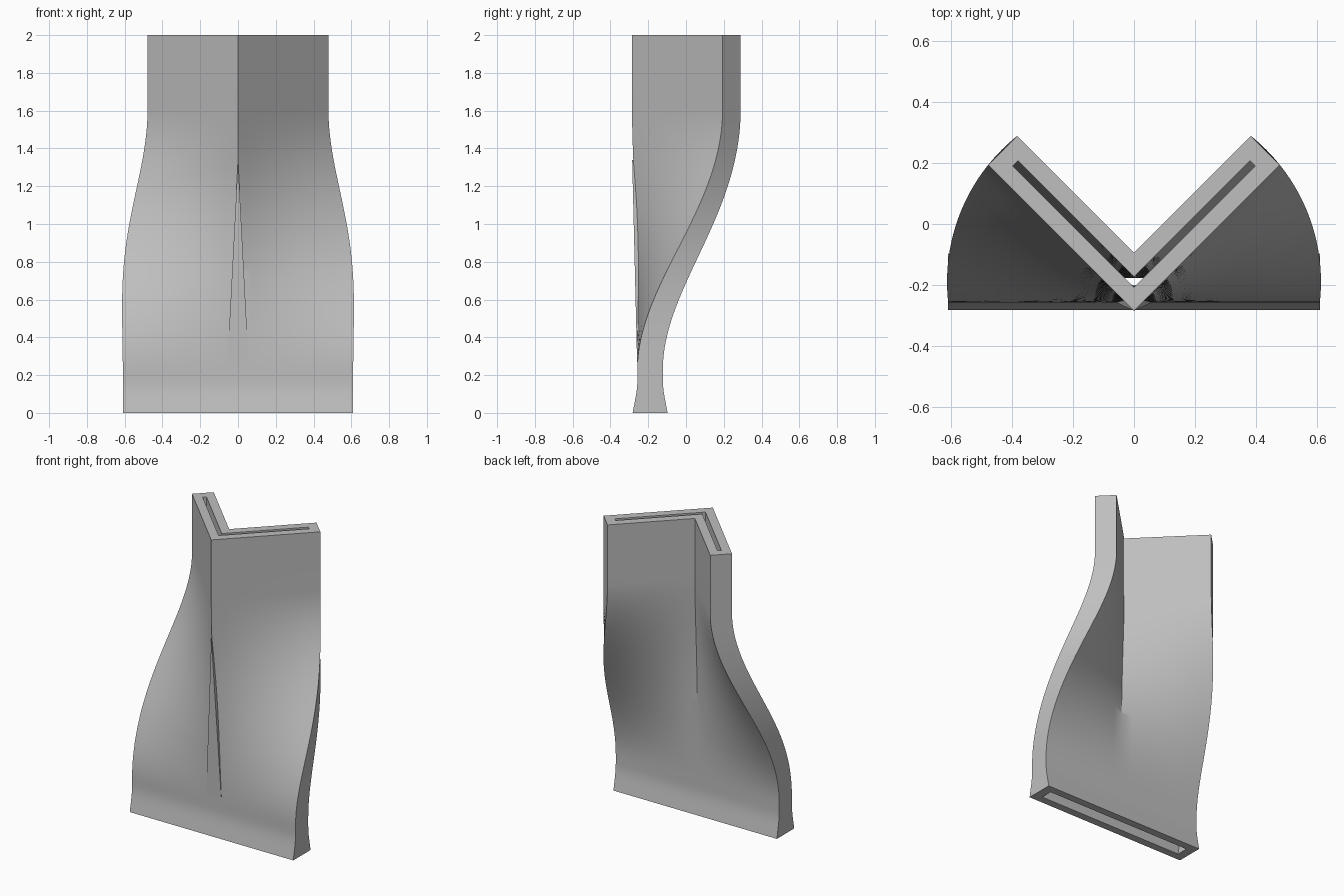
import bpy
import bmesh
import math
from mathutils import Vector

if "Cube" in bpy.data.objects:
    bpy.data.objects.remove(bpy.data.objects["Cube"], do_unlink=True)

PIVOT_Y = -0.19
ARM_STEPS = 8

grey = bpy.data.materials.new("plain grey")
grey.use_nodes = True
grey.diffuse_color = (0.52, 0.52, 0.52, 1)
grey.node_tree.nodes["Principled BSDF"].inputs["Base Color"].default_value = (0.52, 0.52, 0.52, 1)


def smooth(z, low, high):
    u = min(max((z - low) / (high - low), 0), 1)
    return u * u * (3 - 2 * u)


def section(z, length, thick):
    """Closed outline of two mitred arms folded about the pivot."""
    a = math.radians(45) * smooth(z, 0.23, 1.6)
    h = thick / 2
    along = Vector((math.cos(a), math.sin(a)))
    normal = Vector((-math.sin(a), math.cos(a)))

    def side(s):
        apex = Vector((0, s * h / math.cos(a)))
        end = along * length + normal * h * s
        arm = [end.lerp(apex, i / ARM_STEPS) for i in range(ARM_STEPS + 1)]
        return arm + [Vector((-p.x, p.y)) for p in reversed(arm[:-1])]

    outline = side(-1) + side(1)[::-1]
    return [(p.x, p.y + PIVOT_Y, z) for p in outline]


def finish(name, bm):
    bmesh.ops.recalc_face_normals(bm, faces=bm.faces)
    mesh = bpy.data.meshes.new(name)
    bm.to_mesh(mesh)
    bm.free()
    mesh.materials.append(grey)
    obj = bpy.data.objects.new(name, mesh)
    bpy.context.collection.objects.link(obj)
    return obj


def bridge(bm, a, b):
    n = len(a)
    for i in range(n):
        j = (i + 1) % n
        bm.faces.new((a[i], a[j], b[j], b[i]))


# Folding nozzle body with a slot running right through it
bm = bmesh.new()
heights = [i * 0.025 for i in range(65)] + [1.8, 2.0]
outer, inner = [], []
for z in heights:
    flare = 1 - smooth(z, -0.08, 0.17)
    flare /= 1 - smooth(0, -0.08, 0.17)
    outer.append([bm.verts.new(p) for p in section(z, 0.61, 0.135 + 0.05 * flare)])
    inner.append([bm.verts.new(p) for p in section(z, 0.55, 0.024 + 0.056 * flare)])
for rings in (outer, inner):
    for low, high in zip(rings, rings[1:]):
        bridge(bm, low, high)
for k in (0, -1):
    bridge(bm, outer[k], inner[k])
body = finish("nozzle_body", bm)
bpy.context.view_layer.objects.active = body
body.select_set(True)
bpy.ops.object.shade_smooth_by_angle(angle=math.radians(30))

# Tapering ridge that fills the front of the fold
bm = bmesh.new()
front = [bm.verts.new(p) for p in ((-0.056, -0.259, 0.27), (0.056, -0.259, 0.27), (0, -0.285, 1.34))]
back = [bm.verts.new((v.co.x, -0.23, v.co.z)) for v in front]
bridge(bm, front, back)
bm.faces.new(front)
bm.faces.new(back)
finish("front_ridge", bm)
